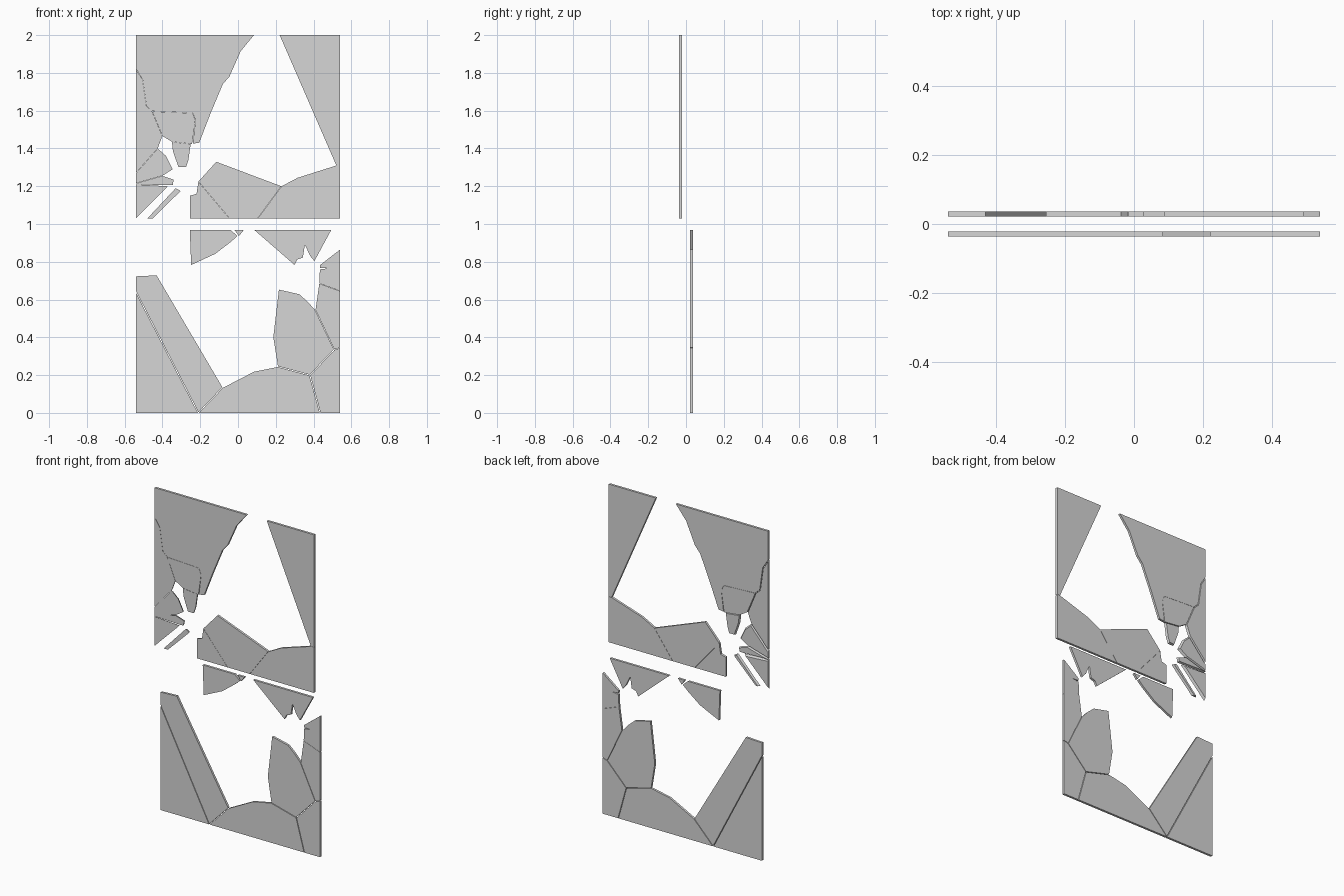
import bpy
import bmesh
from mathutils import Vector
from mathutils.geometry import intersect_line_line

cube = bpy.data.objects.get("Cube")
if cube:
    bpy.data.objects.remove(cube, do_unlink=True)

# One plain pale grey glass material
glass = bpy.data.materials.new("pale grey glass")
glass.use_nodes = True
grey = (.67, .67, .67, 1)
glass.diffuse_color = grey
glass.node_tree.nodes["Principled BSDF"].inputs["Base Color"].default_value = grey

SIDE = .54
INNER, OUTER = .022, .036


def on_border(a, b, levels):
    """True when an edge lies on the straight outer border of its pane."""
    if abs(a.x) >= SIDE and abs(a.x - b.x) < .001:
        return True
    return any(abs(a.z - h) < .001 and abs(b.z - h) < .001 for h in levels)


def inset(points, amount, levels):
    """Pull the broken edges inward, leaving the pane border straight."""
    count = len(points)
    area = sum(points[i - 1].x * p.z - p.x * points[i - 1].z
               for i, p in enumerate(points))
    turn = 1 if area > 0 else -1
    lines = []
    for i, a in enumerate(points):
        b = points[(i + 1) % count]
        edge = (b - a).normalized()
        shift = Vector((-edge.z, 0, edge.x)) * turn
        shift *= 0 if on_border(a, b, levels) else amount
        lines.append((a + shift, b + shift))
    result = []
    for i, line in enumerate(lines):
        hit = intersect_line_line(*lines[i - 1], *line)
        corner = hit[0] if hit else line[0]
        move = corner - points[i]
        if move.length > amount * 3:
            move = move.normalized() * amount * 3
        result.append(points[i] + move)
    return result


def make_shard(name, outline, front, levels, gap, slant):
    """Thin plate with a slightly smaller back when the break is slanted."""
    points = [Vector((x, 0, z)) for x, z in outline]
    depth = OUTER - INNER
    bm = bmesh.new()
    rings = []
    for y, amount in ((front, gap), (front + depth, gap + slant)):
        ring = inset(points, amount, levels)
        rings.append([bm.verts.new((p.x, y, p.z)) for p in ring])
    first, second = rings
    bm.faces.new(first)
    bm.faces.new(second[::-1])
    for i in range(len(first)):
        bm.faces.new((first[i - 1], second[i - 1], second[i], first[i]))
    bmesh.ops.recalc_face_normals(bm, faces=bm.faces)
    mesh = bpy.data.meshes.new(name)
    bm.to_mesh(mesh)
    bm.free()
    mesh.materials.append(glass)
    obj = bpy.data.objects.new(name, mesh)
    bpy.context.collection.objects.link(obj)


def upper(name, *outline, slant=0):
    make_shard("upper_" + name, outline, -OUTER, (2, 1.03), .0005, slant)


def lower(name, *outline, gap=.002):
    make_shard("lower_" + name, outline, INNER, (0, .967), gap, 0)


# Upper pane: large shards
upper("top_right_shard", (-.54, 2), (.085, 2), (.015, 1.915), (-.045, 1.78),
      (-.08, 1.74), (-.145, 1.585), (-.205, 1.43), (-.24, 1.425),
      (-.225, 1.55), (-.24, 1.587), (-.455, 1.597), (-.485, 1.625),
      (-.505, 1.765), (-.54, 1.82))
upper("top_left_shard", (.22, 2), (.54, 2), (.54, 1.31), (.52, 1.31))
upper("bottom_left_shard", (.52, 1.31), (.54, 1.31), (.54, 1.03),
      (.105, 1.03), (.23, 1.2), (.315, 1.245))
upper("bottom_middle_shard", (-.115, 1.33), (.23, 1.2), (.105, 1.03),
      (-.045, 1.03), (-.21, 1.225))
upper("bottom_notched_shard", (-.21, 1.225), (-.045, 1.03), (-.255, 1.03),
      (-.255, 1.15), (-.22, 1.16))

# Upper pane: small splinters, some with slanted breaks
upper("middle_splinter", (-.455, 1.597), (-.24, 1.587), (-.225, 1.55),
      (-.243, 1.423), (-.35, 1.435), (-.4, 1.465))
upper("tooth_splinter", (-.35, 1.435), (-.25, 1.424), (-.262, 1.34),
      (-.275, 1.3), (-.315, 1.3), (-.345, 1.385), slant=.004)
upper("side_strip", (-.54, 1.82), (-.505, 1.765), (-.485, 1.625),
      (-.455, 1.597), (-.4, 1.465), (-.425, 1.4), (-.54, 1.27), slant=.004)
upper("side_splinter", (-.425, 1.4), (-.38, 1.36), (-.345, 1.29),
      (-.4, 1.255), (-.54, 1.215), (-.54, 1.27), slant=.008)
upper("pointed_splinter", (-.4, 1.255), (-.34, 1.235), (-.345, 1.205),
      (-.38, 1.205), (-.54, 1.21), (-.54, 1.215), slant=.004)
upper("corner_splinter", (-.54, 1.21), (-.37, 1.2), (-.54, 1.03), slant=.008)
upper("loose_splinter", (-.48, 1.03), (-.33, 1.19), (-.303, 1.175),
      (-.45, 1.03), slant=.005)

# Lower pane: shards along the top edge
lower("top_right_shard", (-.257, .967), (-.035, .967), (0, .937),
      (-.035, .905), (-.12, .84), (-.25, .78))
lower("top_chip", (-.02, .967), (.032, .967), (.005, .933))
lower("top_left_shard", (.085, .967), (.495, .967), (.405, .8), (.38, .83),
      (.355, .885), (.345, .82), (.315, .81), (.3, .78))

# Lower pane: left side, with a short crack in the upper shard
lower("side_upper_shard", (.54, .865), (.54, .645), (.43, .685), (.433, .76),
      (.475, .765), (.433, .768), (.433, .782), gap=.0005)
lower("side_shard", (.43, .685), (.54, .645), (.54, .345), (.51, .335),
      (.41, .545), gap=.0007)
lower("tall_shard", (.215, .655), (.325, .63), (.37, .59), (.41, .545),
      (.51, .335), (.38, .2), (.21, .245), (.185, .4))
lower("left_corner_shard", (.54, .345), (.54, 0), (.435, 0), (.38, .2),
      (.51, .335))

# Lower pane: bottom and right side
lower("bottom_shard", (-.21, 0), (.435, 0), (.38, .2), (.21, .245),
      (.085, .22), (-.08, .135))
lower("slanted_shard", (-.54, .725), (-.43, .73), (-.08, .135), (-.21, 0),
      (-.54, .64))
lower("right_corner_shard", (-.54, .64), (-.21, 0), (-.54, 0))
